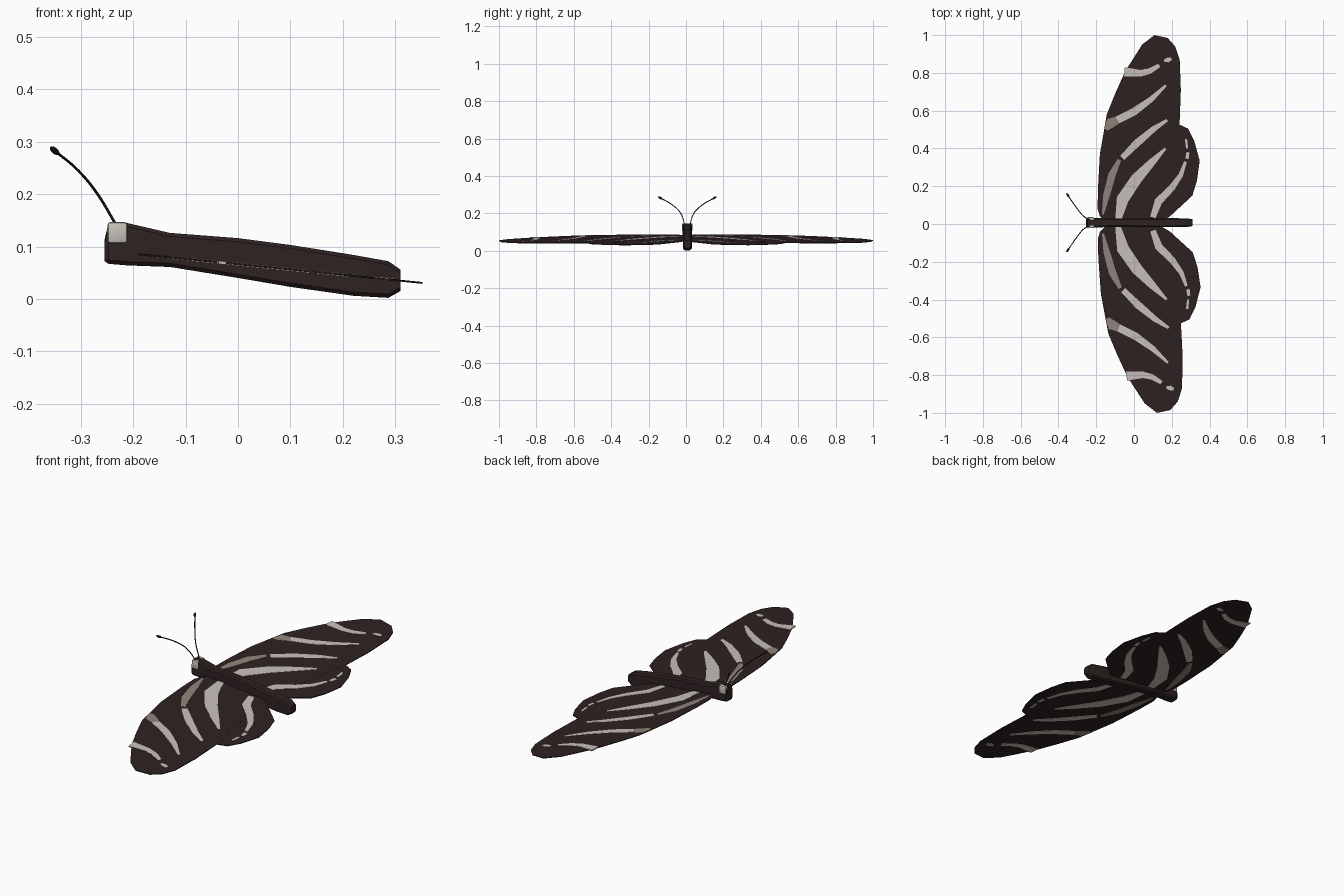
import bpy, bmesh
from mathutils import Vector

if "Cube" in bpy.data.objects:
    bpy.data.objects.remove(bpy.data.objects["Cube"], do_unlink=True)


def make_material(name, colour):
    mat = bpy.data.materials.new(name)
    mat.use_nodes = True
    mat.diffuse_color = (*colour, 1)
    mat.node_tree.nodes["Principled BSDF"].inputs["Base Color"].default_value = (*colour, 1)
    return mat


BROWN = make_material("dark brown", (0.028, 0.016, 0.016))
BLACK = make_material("near black", (0.010, 0.007, 0.007))
CREAM = make_material("cream", (0.58, 0.54, 0.49))
TAN = make_material("dull tan", (0.28, 0.24, 0.20))
BODY_Y = 0.007


def finish(name, bm, mat, smooth=None):
    bmesh.ops.recalc_face_normals(bm, faces=bm.faces)
    mesh = bpy.data.meshes.new(name)
    bm.to_mesh(mesh)
    bm.free()
    mesh.materials.append(mat)
    obj = bpy.data.objects.new(name, mesh)
    bpy.context.collection.objects.link(obj)
    if smooth:
        bpy.ops.object.select_all(action="DESELECT")
        obj.select_set(True)
        bpy.context.view_layer.objects.active = obj
        bpy.ops.object.shade_smooth_by_angle(angle=smooth)
    return obj


def wing_point(x, y, side, dz):
    """Place a flat wing point on the plane sloping down to the tail."""
    x -= side * y * 0.007
    return x, side * y, 0.066 - 0.1 * x + dz


def plate(name, outline, side, mat, low, high):
    bm = bmesh.new()
    rings = [[bm.verts.new(wing_point(x, y, side, dz)) for x, y in outline]
             for dz in (low, high)]
    for ring in rings:
        bm.faces.new(ring)
    for i in range(len(outline)):
        bm.faces.new((rings[0][i - 1], rings[0][i], rings[1][i], rings[1][i - 1]))
    finish(name, bm, mat)


def ribbon(path):
    """Outline of a stripe that follows (x, y, width) points."""
    pts = [Vector(p[:2]) for p in path]
    left, right = [], []
    for i, p in enumerate(pts):
        d = pts[min(i + 1, len(pts) - 1)] - pts[max(i - 1, 0)]
        n = Vector((-d.y, d.x)).normalized() * path[i][2] / 2
        left.append(p + n)
        right.append(p - n)
    return left + right[::-1]


FOREWING = [(-.15, .01), (-.18, .04), (-.192, .08), (-.19, .18), (-.178, .37), (-.14, .58),
            (-.095, .69), (-.04, .81), (.05, .95), (.115, 1), (.185, .985), (.225, .94),
            (.248, .87), (.253, .71), (.245, .53), (.2, .25), (.1, .01)]
HINDWING = [(-.05, .01), (.1, .4), (.235, .53), (.29, .505), (.322, .44), (.35, .335),
            (.335, .23), (.31, .15), (.25, .095), (.19, .04), (.14, .01)]
STRIPES = {
    "front_bar": (TAN, [(-.165, .05, .01), (-.145, .15, .035), (-.115, .26, .04), (-.075, .34, .02)]),
    "broad_bar": (CREAM, [(-.085, .015, .03), (-.06, .13, .065), (.015, .24, .06),
                          (.095, .325, .04), (.17, .4, .012)]),
    "middle_bar": (CREAM, [(-.06, .35, .03), (.02, .43, .04), (.11, .505, .03), (.18, .55, .014)]),
    "outer_bar_front": (TAN, [(-.145, .5, .02), (-.12, .535, .055), (-.085, .55, .04)]),
    "outer_bar": (CREAM, [(-.085, .55, .04), (.005, .595, .04), (.095, .66, .03), (.175, .735, .012)]),
    "tip_bar": (CREAM, [(-.045, .805, .05), (.04, .798, .035), (.09, .81, .03), (.14, .84, .02)]),
    "tip_spot": (CREAM, [(.165, .865, .012), (.185, .868, .025), (.205, .875, .015)]),
    "hind_bar": (CREAM, [(.1, .035, .03), (.13, .12, .042), (.2, .19, .035),
                         (.25, .26, .025), (.275, .33, .015)]),
    "hind_spot": (CREAM, [(.283, .345, .018), (.288, .38, .016)]),
    "hind_edge_spot": (CREAM, [(.284, .4, .012), (.278, .45, .012)]),
}

# Wings and their stripes, which show on both faces
for side, word in ((1, "rear_side"), (-1, "front_side")):
    plate(f"forewing_{word}", FOREWING, side, BROWN, -0.0015, 0.002)
    plate(f"hindwing_{word}", HINDWING, side, BROWN, -0.002, 0.0015)
    for name, (mat, path) in STRIPES.items():
        plate(f"{name}_{word}", ribbon(path), side, mat, -0.003, 0.003)

# Body: chamfered box sections (x, bottom, top, half width)
SECTIONS = [(-.255, .072, .112, .019), (-.247, .067, .146, .025), (-.212, .064, .145, .026),
            (-.13, .061, .126, .023), (0, .04, .116, .023), (.1, .023, .103, .024),
            (.22, .006, .084, .024), (.287, .002, .072, .022), (.31, .015, .056, .018)]
bm = bmesh.new()
rings = []
for x, low, high, w in SECTIONS:
    c = 0.007
    half = [(w - c, low), (w, low + c), (w, high - c), (w - c, high)]
    loop = half + [(-y, z) for y, z in reversed(half)]
    rings.append([bm.verts.new((x, BODY_Y + y, z)) for y, z in loop])
for a, b in zip(rings, rings[1:]):
    for i in range(len(a)):
        bm.faces.new((a[i - 1], a[i], b[i], b[i - 1]))
bm.faces.new(rings[0])
bm.faces.new(rings[-1])
finish("body", bm, BROWN, 0.5)

ANTENNA = [(-.232, .014, .14), (-.268, .035, .2), (-.305, .08, .245), (-.35, .145, .283)]
for side, word in ((1, "rear_side"), (-1, "front_side")):
    # Eyes: rounded patches on the upper head
    bm = bmesh.new()
    bmesh.ops.create_cube(bm, size=1)
    for v in bm.verts:
        v.co = (v.co.x * 0.038 - 0.230, v.co.y * 0.016 + BODY_Y + side * 0.021,
                v.co.z * 0.041 + 0.1265)
    bmesh.ops.bevel(bm, geom=bm.edges[:], offset=0.006, segments=2, affect="EDGES", profile=0.5)
    finish(f"eye_{word}", bm, CREAM, 0.6)

    # Antennae: thin curved stalks
    points = [Vector((x, BODY_Y + side * y, z)) for x, y, z in ANTENNA]
    curve = bpy.data.curves.new(f"antenna_{word}", "CURVE")
    curve.dimensions = "3D"
    curve.bevel_depth = 0.0026
    curve.bevel_resolution = 1
    curve.resolution_u = 5
    curve.use_fill_caps = True
    spline = curve.splines.new("BEZIER")
    spline.bezier_points.add(len(points) - 1)
    for knot, p in zip(spline.bezier_points, points):
        knot.co = p
        knot.handle_left_type = knot.handle_right_type = "AUTO"
    curve.materials.append(BLACK)
    bpy.context.collection.objects.link(bpy.data.objects.new(f"antenna_{word}", curve))

    # Clubs at the antenna ends
    bm = bmesh.new()
    bmesh.ops.create_icosphere(bm, subdivisions=2, radius=1)
    turn = (points[-1] - points[-2]).to_track_quat("Z", "Y")
    for v in bm.verts:
        v.co = turn @ Vector((v.co.x * 0.006, v.co.y * 0.006, v.co.z * 0.015)) + points[-1]
    finish(f"antenna_club_{word}", bm, BLACK, 1.0)
